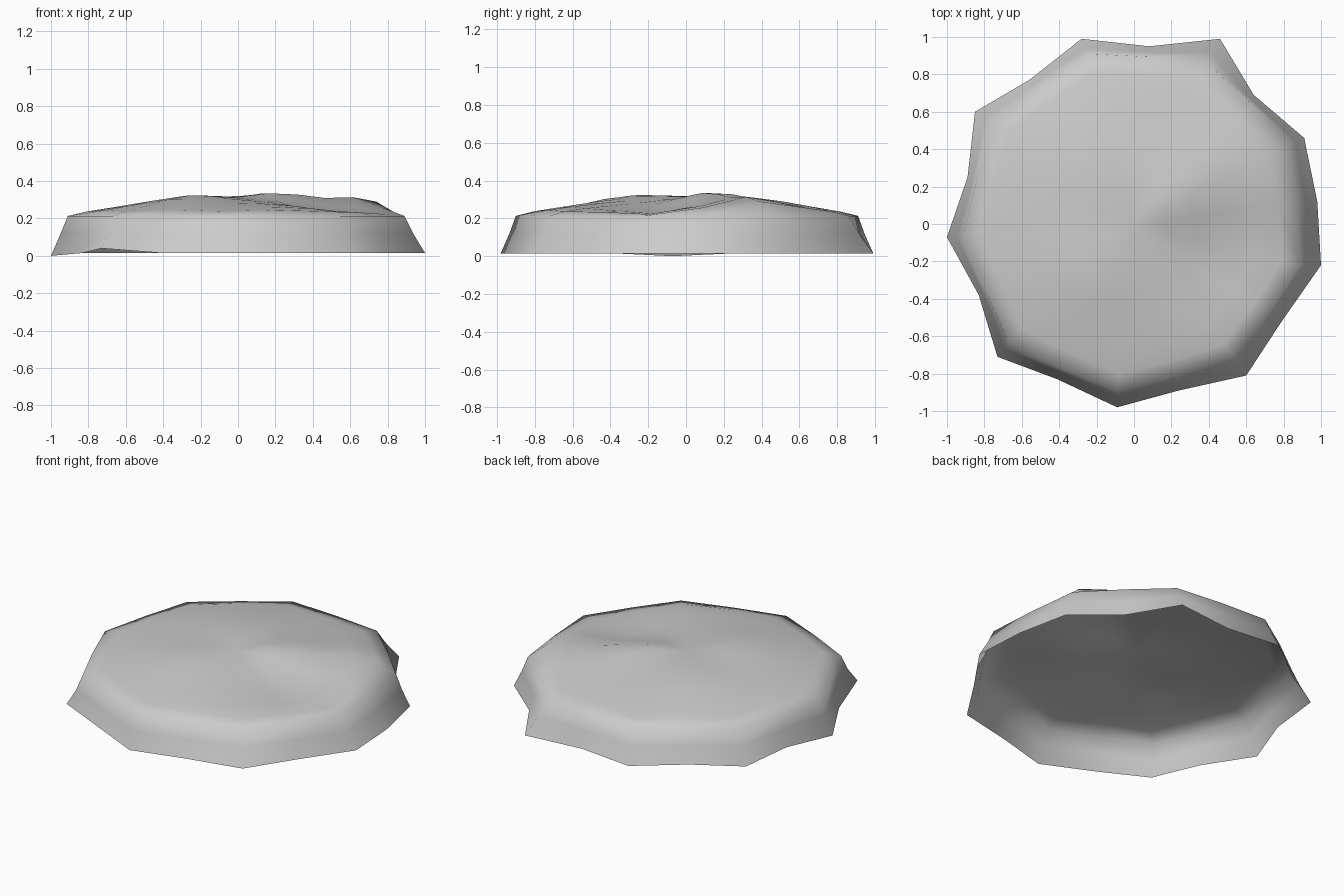
import bpy, bmesh, math

if "Cube" in bpy.data.objects:
    bpy.data.objects.remove(bpy.data.objects["Cube"])

# Lower rim outline: nine protruding corners with a pulled-in point between each
RIM = [(0.46, 0.99), (0.08, 0.95), (-0.28, 0.99), (-0.56, 0.77), (-0.85, 0.60), (-0.89, 0.25),
       (-1.0, -0.07), (-0.83, -0.38), (-0.73, -0.71), (-0.41, -0.83), (-0.09, -0.98), (0.24, -0.89),
       (0.60, -0.81), (0.79, -0.52), (1.0, -0.22), (0.98, 0.12), (0.91, 0.46), (0.64, 0.69)]
# Corners of the nine-sided shoulder
SHOULDER = [(0.39, 0.86), (-0.24, 0.91), (-0.75, 0.55), (-0.91, -0.06), (-0.67, -0.63),
            (-0.09, -0.90), (0.54, -0.72), (0.89, -0.22), (0.83, 0.43)]
# Bumps and dents of the top: x, y, height, width
BUMPS = [(0.65, 0.32, 0.065, 0.20), (0.24, 0.13, 0.05, 0.13), (-0.25, -0.28, 0.035, 0.18),
         (0.50, -0.10, -0.05, 0.20), (-0.25, 0.3, 0.03, 0.22)]


def top_height(x, y):
    r = math.hypot(x, y)
    z = 0.30 - 0.065 * min(1.0, r / 0.82) ** 2
    return z + sum(h * math.exp(-((x - a)**2 + (y - b)**2) / (2 * w * w)) for a, b, h, w in BUMPS)


# Shoulder ring with edge midpoints
shoulder = []
for i, a in enumerate(SHOULDER):
    b = SHOULDER[(i + 1) % 9]
    shoulder += [a, ((a[0] + b[0]) * 0.505, (a[1] + b[1]) * 0.505)]

bm = bmesh.new()
rings = []
# Wall rings
rings.append([bm.verts.new((x, y, 0.04 if i == 8 else 0.0 if i == 6 else 0.015))
              for i, (x, y) in enumerate(RIM)])
rings.append([bm.verts.new((0.42 * p[0] + 0.58 * q[0], 0.42 * p[1] + 0.58 * q[1], 0.12))
              for p, q in zip(RIM, shoulder)])
rings.append([bm.verts.new((x, y, 0.213)) for x, y in shoulder])
# Top surface rings
for s in (0.89, 0.74, 0.56, 0.38, 0.2):
    rings.append([bm.verts.new((x * s, y * s, top_height(x * s, y * s))) for x, y in shoulder])
for lo, hi in zip(rings, rings[1:]):
    for i in range(18):
        j = (i + 1) % 18
        bm.faces.new((lo[i], lo[j], hi[j], hi[i]))
centre = bm.verts.new((0, 0, top_height(0, 0)))
for i in range(18):
    bm.faces.new((rings[-1][i], rings[-1][(i + 1) % 18], centre))

# Open-bottomed stone shell
for f in bm.faces:
    f.smooth = True
mesh = bpy.data.meshes.new("flat_stone")
bm.to_mesh(mesh)
bm.free()
stone = bpy.data.objects.new("flat_stone", mesh)
bpy.context.collection.objects.link(stone)
